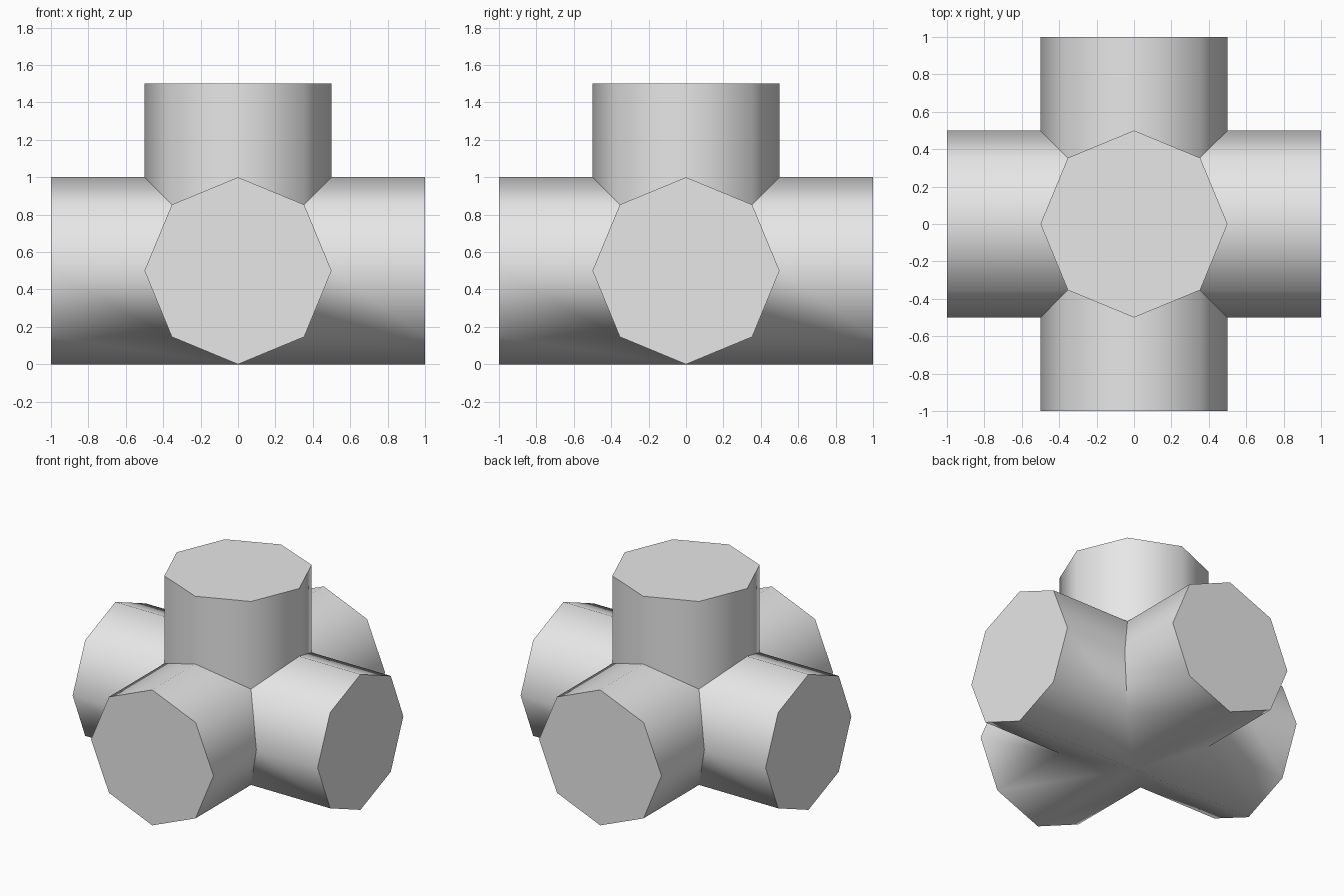
import bpy, bmesh, math
from mathutils import Vector

cube = bpy.data.objects.get("Cube")
if cube:
    bpy.data.objects.remove(cube, do_unlink=True)

RADIUS, REACH, SIDES = 0.5, 1.0, 8
UP = Vector((0, 0, 1))
CENTRE = UP * RADIUS

grey = bpy.data.materials.new("light_grey")
grey.use_nodes = True
grey.diffuse_color = (0.8, 0.8, 0.8, 1)
grey.node_tree.nodes["Principled BSDF"].inputs["Base Color"].default_value = (0.8, 0.8, 0.8, 1)


def add_arm(bm, axis, side, rise, has_arm_below):
    """Octagonal arm, mitred at the hub against its neighbours and capped outside."""
    inner, outer = [], []
    for i in range(SIDES):
        a = math.tau * i / SIDES
        u, v = RADIUS * math.cos(a), RADIUS * math.sin(a)
        # The underside has no downward arm, so it only mitres sideways
        open_below = v < -1e-6 and not has_arm_below
        mitre = abs(u) if open_below else max(abs(u), abs(v))
        offset = CENTRE + side * u + rise * v
        inner.append(bm.verts.new(offset + axis * mitre))
        outer.append(bm.verts.new(offset + axis * REACH))
    for i in range(SIDES):
        j = (i + 1) % SIDES
        bm.faces.new((inner[i], inner[j], outer[j], outer[i]))
    bm.faces.new(outer)


bm = bmesh.new()
# Four horizontal arms
for axis in (Vector((1, 0, 0)), Vector((0, 1, 0)), Vector((-1, 0, 0)), Vector((0, -1, 0))):
    add_arm(bm, axis, UP.cross(axis), UP, False)
# Upright arm
add_arm(bm, UP, Vector((1, 0, 0)), Vector((0, 1, 0)), True)

# Weld the mitres into one closed shell
bmesh.ops.remove_doubles(bm, verts=bm.verts, dist=0.0001)
bmesh.ops.recalc_face_normals(bm, faces=bm.faces)
mesh = bpy.data.meshes.new("pipe_junction")
bm.to_mesh(mesh)
bm.free()
mesh.materials.append(grey)

junction = bpy.data.objects.new("pipe_junction", mesh)
bpy.context.collection.objects.link(junction)

# Round barrels, crisp caps and seams
bpy.ops.object.select_all(action='DESELECT')
junction.select_set(True)
bpy.context.view_layer.objects.active = junction
bpy.ops.object.shade_smooth_by_angle(angle=math.radians(50))
